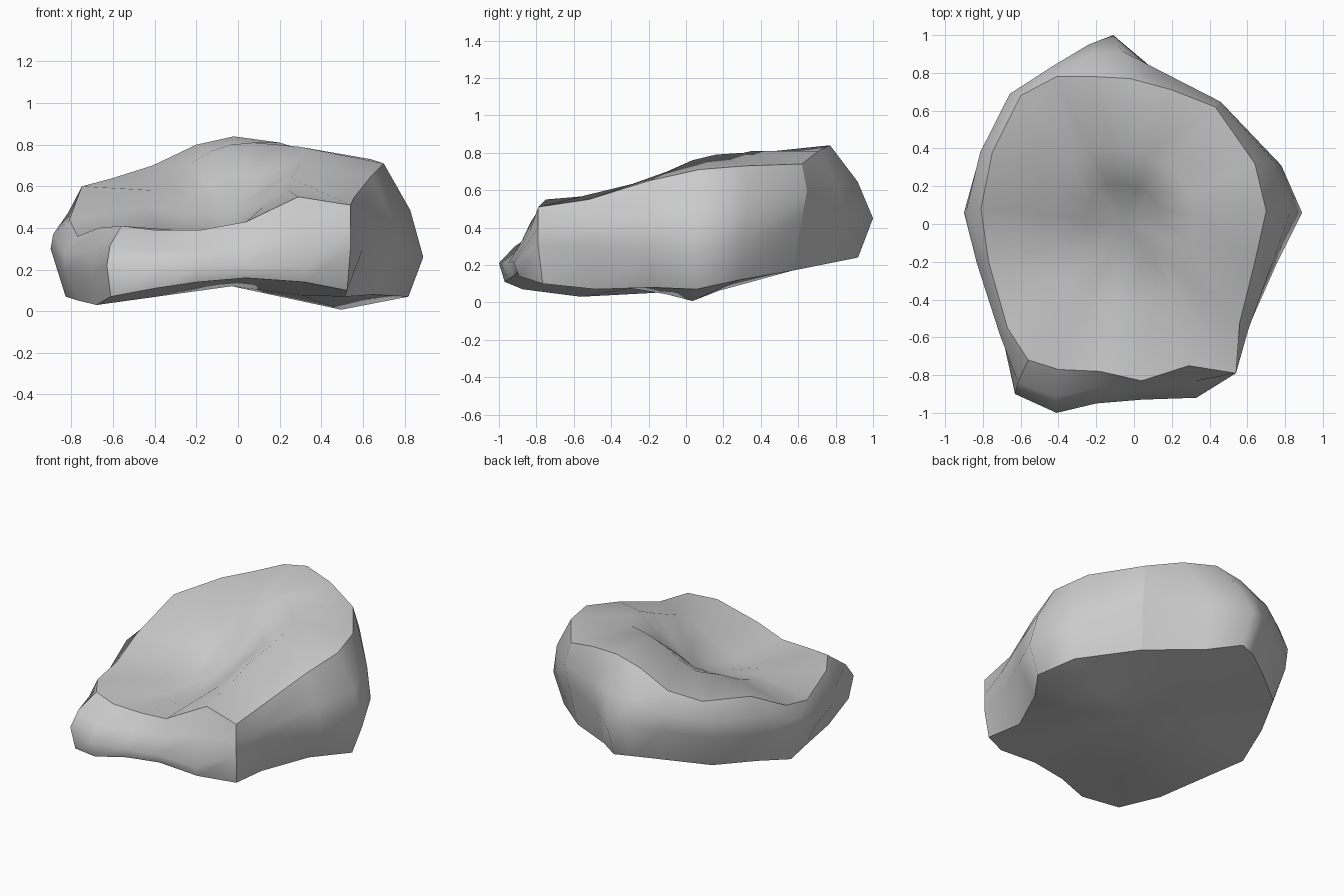
import bpy
import bmesh
from mathutils import Vector

default_cube = bpy.data.objects.get("Cube")
if default_cube:
    bpy.data.objects.remove(default_cube, do_unlink=True)

# Outlines run counterclockwise from the front right corner, in hundredths
rim_x = [-56, -40, -18, 4, 29, 54, 56, 64, 70, 64, 43, 20, -2, -20, -41, -60, -75, -81, -77, -67]
rim_y = [-72, -77, -78, -83, -75, -79, -52, -20, 7, 32, 62, 71, 77, 78, 78, 68, 38, 8, -20, -55]
rim_z = [41, 39, 39, 43, 55, 51, 55, 65, 71, 73, 74, 81, 84, 80, 70, 64, 60, 44, 36, 40]

belly_x = [-63, -41, -20, 4, 33, 54, 60, 76, 89, 78, 45, 8, -11, -24, -41, -67, -82, -90, -83, -70]
belly_y = [-90, -100, -95, -93, -92, -79, -56, -20, 6, 31, 62, 84, 100, 95, 84, 65, 35, 6, -20, -58]
belly_z = [22, 21, 21, 22, 21, 30, 30, 28, 26, 33, 45, 45, 45, 48, 45, 40, 35, 30, 20, 17]

# Heights of the lower edge and of the two rings inside the hollow top
foot_z = [7, 11, 14, 16, 14, 10, 7, 8, 7, 12, 17, 21, 24, 24, 22, 18, 14, 7, 5, 3]
slope_z = [39, 37, 37, 41, 50, 58, 64, 70, 76, 79, 80, 81, 80, 77, 71, 64, 58, 50, 44, 39]
hollow_z = [39, 39, 40, 42, 47, 52, 55, 59, 62, 65, 66, 66, 66, 64, 61, 57, 52, 47, 43, 40]

hollow_centre = Vector((-0.05, 0, 0.48))
foot_centre = Vector((-0.03, 0, 0.12))
resting_point = Vector((0.54, 0.04))


def outline(xs, ys, zs):
    return [Vector(p) / 100 for p in zip(xs, ys, zs)]


def shrink(points, centre, factor, heights):
    """Shrink an outline in plan and give it new heights."""
    result = []
    for p, z in zip(points, heights):
        q = centre.lerp(p, factor)
        result.append(Vector((q.x, q.y, z / 100)))
    return result


def bulge(upper, lower):
    """Rounded ring between two outlines; the blunt front stays flat."""
    result = []
    for a, b in zip(upper, lower):
        middle = (a + b) / 2
        outward = Vector((middle.x, middle.y, 0)).normalized()
        flat_front = middle.y < -0.7 and middle.x > -0.3
        result.append(middle + outward * (0.0 if flat_front else 0.033))
    return result


def undercut(points, heights):
    """Lower edge: nearly plumb at the front, cut in most at the front left."""
    result = []
    for p, z in zip(points, heights):
        if p.x > 0.55 and p.y < 0:
            factor = 0.86
        elif p.y < -0.4:
            factor = 0.97
        else:
            factor = 0.92
        result.append(Vector((p.x * factor, p.y * factor, z / 100)))
    return result


def bridge(bm, lower, upper):
    count = len(lower)
    for i in range(count):
        j = (i + 1) % count
        bm.faces.new((lower[i], lower[j], upper[j], upper[i]))


def cap(bm, ring, centre):
    middle = bm.verts.new(centre)
    for i, vert in enumerate(ring):
        bm.faces.new((vert, ring[(i + 1) % len(ring)], middle))


def crease(bm, verts):
    for a, b in zip(verts, verts[1:]):
        bm.edges.get((a, b)).smooth = False


# Stone outlines
rim = outline(rim_x, rim_y, rim_z)
belly = outline(belly_x, belly_y, belly_z)
shoulder = bulge(rim, belly)
foot = undercut(belly, foot_z)
slope = shrink(rim, hollow_centre, 0.5, slope_z)
hollow = shrink(rim, hollow_centre, 0.27, hollow_z)

# Underside falling to one low resting point on the left
sole = [foot_centre.lerp(p, 0.62) for p in foot]
for p in sole:
    reach = (p.xy - resting_point).length
    p.z -= 0.09 * max(0, 1 - reach / 0.48)

# Stone body
bm = bmesh.new()
levels = [sole, foot, belly, shoulder, rim, slope, hollow]
rings = [[bm.verts.new(p) for p in level] for level in levels]
for lower, upper in zip(rings, rings[1:]):
    bridge(bm, lower, upper)
cap(bm, rings[-1], hollow_centre)
cap(bm, rings[0][::-1], foot_centre)
bmesh.ops.recalc_face_normals(bm, faces=bm.faces)

# Smooth faces with crisp upper and lower edges and three upright corners
for face in bm.faces:
    face.smooth = True
for ring in (rings[1], rings[4]):
    crease(bm, ring + ring[:1])
for corner in (0, 5, 10):
    crease(bm, [ring[corner] for ring in rings[1:5]])

mesh = bpy.data.meshes.new("stone")
bm.to_mesh(mesh)
bm.free()
stone = bpy.data.objects.new("stone", mesh)
bpy.context.collection.objects.link(stone)

# Grey stone colour
grey = bpy.data.materials.new("stone grey")
grey.use_nodes = True
colour = (0.6, 0.6, 0.6, 1)
grey.diffuse_color = colour
grey.node_tree.nodes["Principled BSDF"].inputs["Base Color"].default_value = colour
mesh.materials.append(grey)
